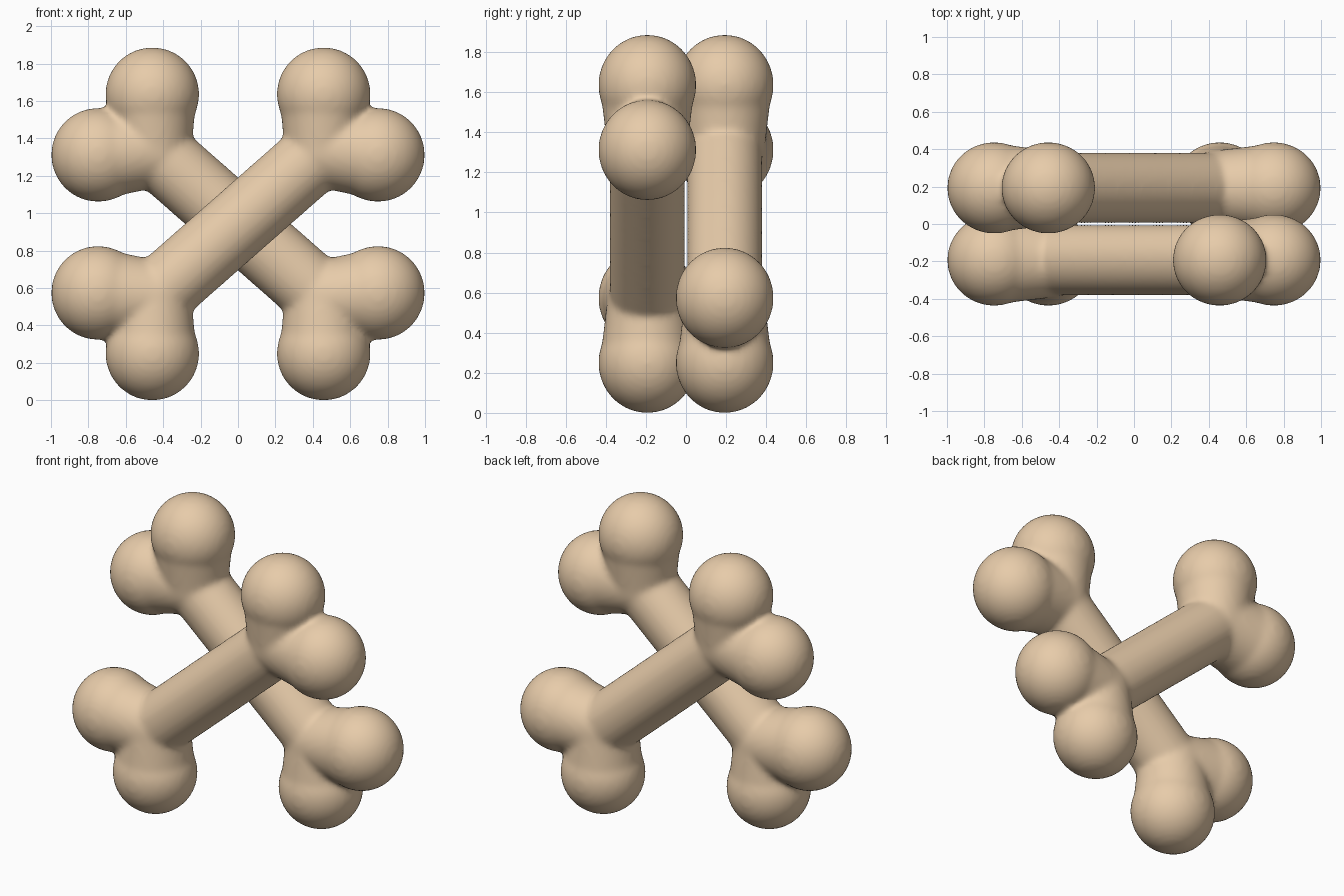
import bpy, bmesh
from math import pi
from mathutils import Vector, Matrix

if "Cube" in bpy.data.objects:
    bpy.data.objects.remove(bpy.data.objects["Cube"])

CZ = 0.943          # height of the crossing point
Y = 0.193           # depth offset of each bone
R_SHAFT = 0.188
R_KNOB = 0.251

mat = bpy.data.materials.new("bone_tan")
mat.diffuse_color = (0.80, 0.60, 0.40, 1)
mat.use_nodes = True
mat.node_tree.nodes["Principled BSDF"].inputs["Base Color"].default_value = mat.diffuse_color


def add_cone(bm, a, b, ra, rb):
    a, b = Vector(a), Vector(b)
    d = b - a
    rot = d.to_track_quat('Z', 'Y').to_matrix().to_4x4()
    bmesh.ops.create_cone(bm, cap_ends=True, segments=48, radius1=ra, radius2=rb,
                          depth=d.length, matrix=Matrix.Translation((a + b) / 2) @ rot)


def add_ball(bm, c, r, flat=1.0):
    bmesh.ops.create_uvsphere(bm, u_segments=48, v_segments=32, radius=r,
                              matrix=Matrix.Translation(c) @ Matrix.Diagonal((1, flat, 1, 1)))


def make_bone(name, y, turn):
    bm = bmesh.new()
    # straight shaft
    add_cone(bm, (-0.47, 0, -0.413), (0.47, 0, 0.413), R_SHAFT, R_SHAFT)
    # two knobs with tapered necks at each end
    for s in (1, -1):
        hub = Vector((0.45, 0, 0.396)) * s
        add_ball(bm, hub, 0.202)
        for kx, kz in ((0.458, 0.693), (0.748, 0.369)):
            knob = Vector((kx, 0, kz)) * s
            add_ball(bm, knob, R_KNOB, 0.975)
            add_cone(bm, hub, knob, 0.202, 0.238)
    me = bpy.data.meshes.new(name)
    bm.to_mesh(me)
    bm.free()
    me.materials.append(mat)
    ob = bpy.data.objects.new(name, me)
    bpy.context.collection.objects.link(ob)
    ob.location = (0, y, CZ)
    ob.rotation_euler.z = turn
    # fuse the parts into one skin and soften the joins
    rm = ob.modifiers.new("fuse", 'REMESH')
    rm.mode = 'VOXEL'
    rm.voxel_size = 0.016
    rm.use_smooth_shade = True
    sm = ob.modifiers.new("soften", 'SMOOTH')
    sm.factor = 0.5
    sm.iterations = 14
    return ob


make_bone("front_bone", -Y, 0)
make_bone("back_bone", Y, pi)
